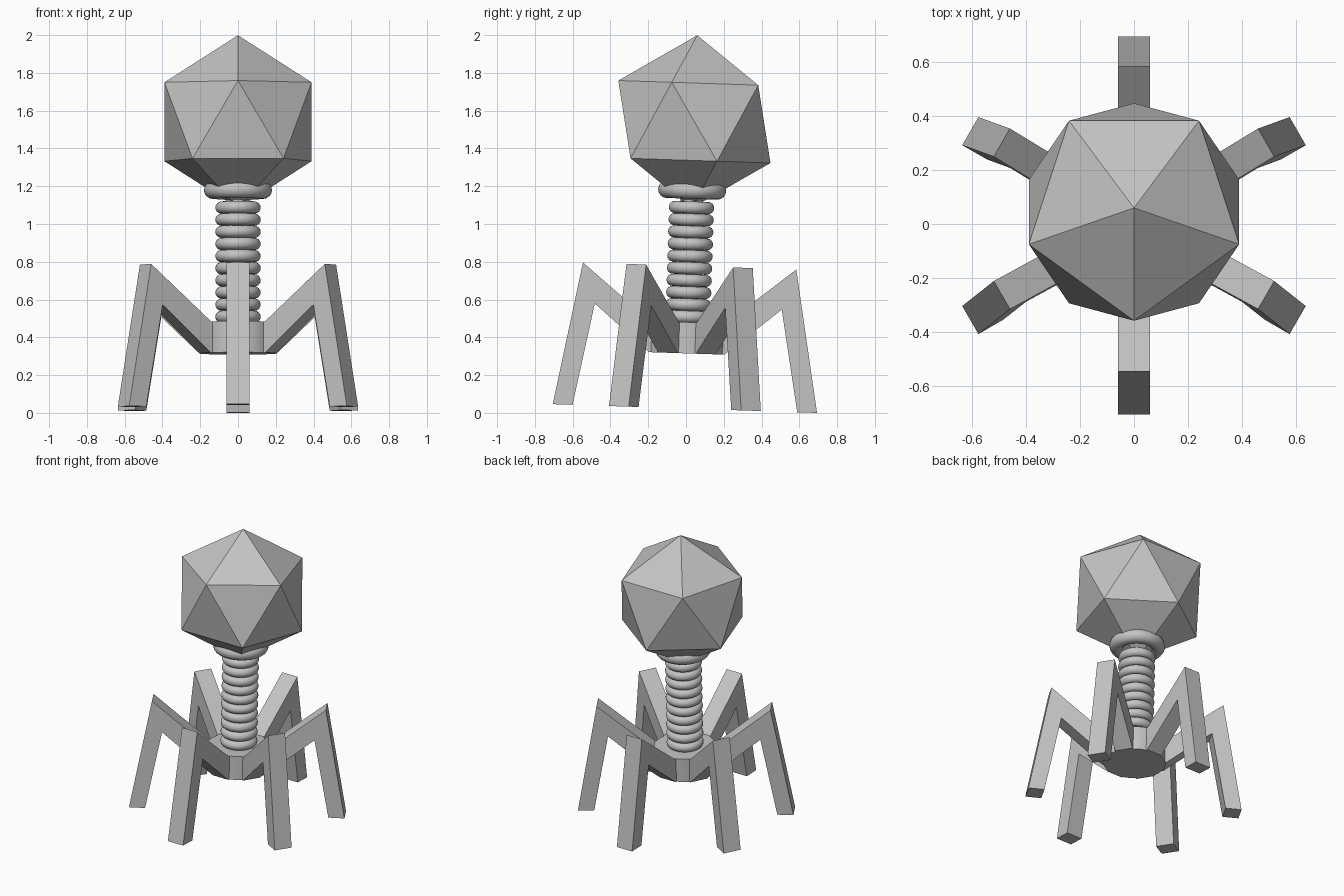
import bpy, bmesh, math
from mathutils import Matrix, Vector

cube = bpy.data.objects.get("Cube")
if cube:
    bpy.data.objects.remove(cube, do_unlink=True)

# Single grey material
grey = bpy.data.materials.new("plain grey")
grey.use_nodes = True
colour = (0.55, 0.55, 0.55, 1)
grey.diffuse_color = colour
grey.node_tree.nodes["Principled BSDF"].inputs["Base Color"].default_value = colour

# The whole body leans back slightly about a low pivot
pivot = Matrix.Translation((0, 0, 0.2))
LEAN = pivot @ Matrix.Rotation(math.radians(-1.9), 4, 'X') @ pivot.inverted()


def finish(obj, name, smooth=False):
    obj.name = name
    obj.data.name = name
    obj.data.materials.append(grey)
    if smooth:
        bpy.ops.object.select_all(action='DESELECT')
        obj.select_set(True)
        bpy.context.view_layer.objects.active = obj
        bpy.ops.object.shade_smooth_by_angle(angle=math.radians(35))
    bpy.context.view_layer.update()
    obj.data.transform(LEAN @ obj.matrix_world)
    obj.matrix_world = Matrix.Identity(4)
    return obj


def from_bmesh(bm, name):
    bmesh.ops.recalc_face_normals(bm, faces=bm.faces)
    mesh = bpy.data.meshes.new(name)
    bm.to_mesh(mesh)
    bm.free()
    obj = bpy.data.objects.new(name, mesh)
    bpy.context.collection.objects.link(obj)
    return finish(obj, name)


def cylinder(name, radius, bottom, top):
    bpy.ops.mesh.primitive_cylinder_add(vertices=32, radius=radius, depth=top - bottom,
                                        location=(0, 0, (bottom + top) / 2))
    return finish(bpy.context.object, name, True)


def ring(name, outer, thickness, z):
    bpy.ops.mesh.primitive_torus_add(major_radius=outer - thickness, minor_radius=thickness,
                                     major_segments=48, minor_segments=16, location=(0, 0, z))
    return finish(bpy.context.object, name, True)


# Faceted head: an icosahedron with an upper corner facing forwards
bm = bmesh.new()
bmesh.ops.create_icosphere(bm, subdivisions=1, radius=0.458,
                           matrix=Matrix.Translation((0, 0, 1.542)) @ Matrix.Rotation(-math.pi / 2, 4, 'Z'))
from_bmesh(bm, "head")

# Collar, inner tube, ringed sheath and base plate
ring("collar", 0.18, 0.046, 1.18)
cylinder("inner_tube", 0.06, 0.4, 1.2)
for i in range(10):
    ring(f"sheath_ring_{i + 1}", 0.12, 0.032, 0.509 + i * 0.0643)
cylinder("base_plate", 0.2, 0.315, 0.48)

# Six bent legs: side profile (radius, height) extruded to the leg's width
profile = [(0.1, 0.315), (0.2, 0.315), (0.495, 0.563), (0.595, 0.023),
           (0.7, 0.023), (0.565, 0.778), (0.2, 0.48), (0.1, 0.48)]
half_width = 0.06
for i in range(6):
    bm = bmesh.new()
    side = bm.faces.new([bm.verts.new((r, -half_width, z)) for r, z in profile])
    out = bmesh.ops.extrude_face_region(bm, geom=[side], use_keep_orig=True)
    moved = [v for v in out["geom"] if isinstance(v, bmesh.types.BMVert)]
    bmesh.ops.translate(bm, verts=moved, vec=Vector((0, 2 * half_width, 0)))
    bm.transform(Matrix.Rotation(math.radians(60 * i - 90), 4, 'Z'))
    from_bmesh(bm, f"leg_{i + 1}")
